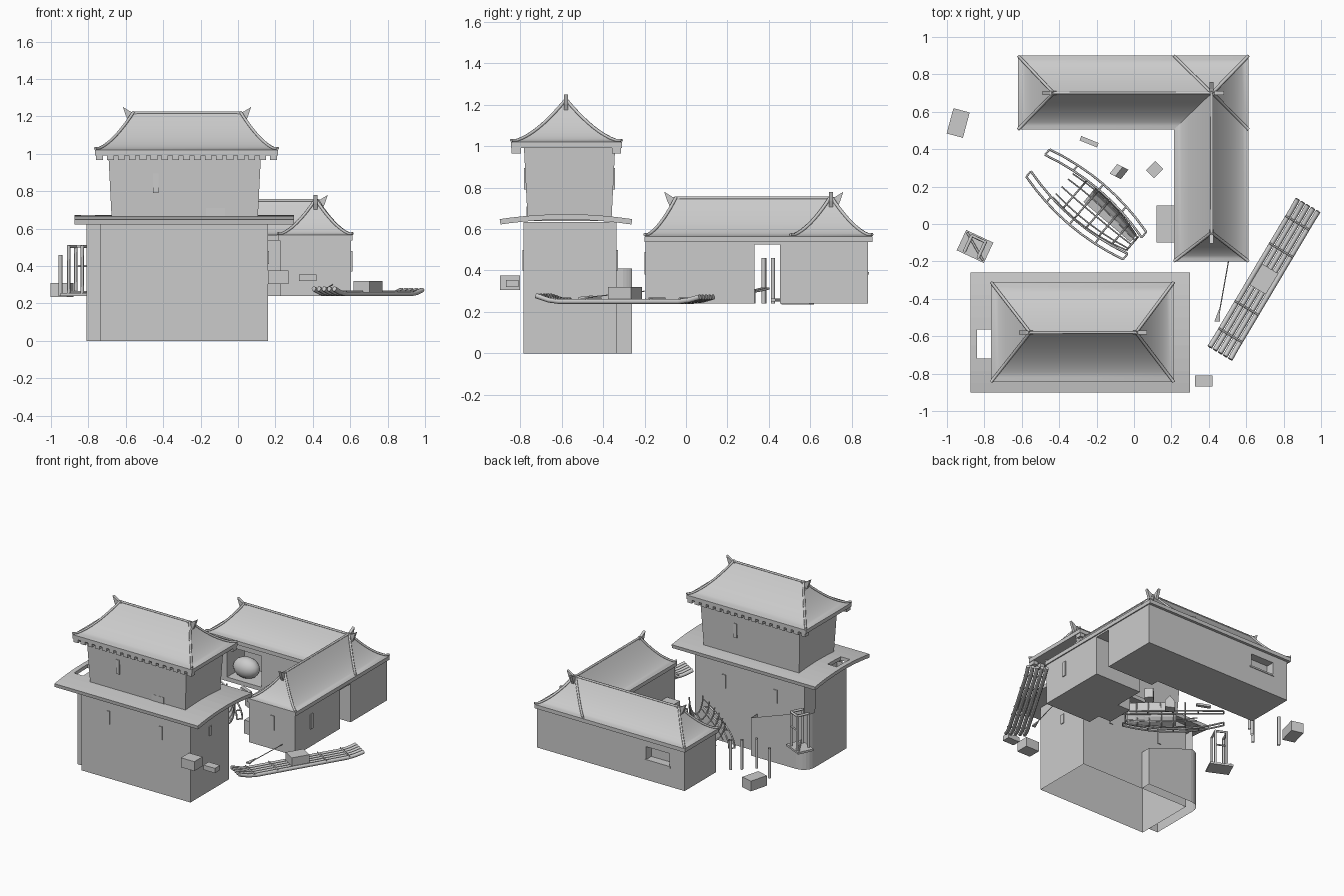
import bpy, bmesh, math
from mathutils import Vector, Matrix

if "Cube" in bpy.data.objects:
    bpy.data.objects.remove(bpy.data.objects["Cube"])

def mesh(name, verts, faces):
    me = bpy.data.meshes.new(name)
    bm = bmesh.new()
    vs = [bm.verts.new(v) for v in verts]
    for f in faces:
        bm.faces.new([vs[i] for i in f])
    bmesh.ops.recalc_face_normals(bm, faces=bm.faces)
    bm.to_mesh(me); bm.free()
    ob = bpy.data.objects.new(name, me)
    bpy.context.collection.objects.link(ob)
    return ob

BOX = [(0, 1, 2, 3), (4, 5, 6, 7), (0, 1, 5, 4), (1, 2, 6, 5), (2, 3, 7, 6), (3, 0, 4, 7)]

def rect(x0, x1, y0, y1, z):
    return [(x0, y0, z), (x1, y0, z), (x1, y1, z), (x0, y1, z)]

def box(name, x0, x1, y0, y1, z0, z1, flare=0, faces=BOX):
    return mesh(name, rect(x0, x1, y0, y1, z0) + rect(x0 - flare, x1 + flare, y0 - flare, y1 + flare, z1), faces)

def crate(name, x, y, z0, z1, w, d, ang=0):
    ob = box(name, -w / 2, w / 2, -d / 2, d / 2, z0, z1)
    ob.matrix_world = Matrix.Translation((x, y, 0)) @ Matrix.Rotation(math.radians(ang), 4, 'Z')
    return ob

def tube(name, pts, r, caps=True):
    cu = bpy.data.curves.new(name, 'CURVE')
    cu.dimensions = '3D'
    cu.bevel_depth, cu.bevel_resolution, cu.use_fill_caps = r, 1, caps
    sp = cu.splines.new('POLY')
    sp.points.add(len(pts) - 1)
    for p, q in zip(sp.points, pts):
        p.co = (*q, 1)
    ob = bpy.data.objects.new(name, cu)
    bpy.context.collection.objects.link(ob)

def horn(name, p, d):
    # Upswept fin at a ridge end
    d = Vector(d); n = Vector((-d.y, d.x, 0)) * .01; up = Vector((0, 0, 1)); p = Vector(p)
    prof = [(-.015, 0), (.02, .005), (.06, .03), (.045, -.015), (.025, -.06), (0, -.06)]
    vs = [p + d * a + up * b + n * s for s in (-1, 1) for a, b in prof]
    k = len(prof)
    mesh(name, vs, [range(k), range(k, 2 * k)] + [(i, (i + 1) % k, (i + 1) % k + k, i + k) for i in range(k)])

def hip_roof(name, x0, x1, y0, y1, rx0, rx1, ry0, ry1, zb, zt):
    # Concave hipped roof built from shrinking rings, with hip beams, ridge and horns
    n = 10
    verts = rect(x0, x1, y0, y1, zb - .028)
    rings = []
    for i in range(n + 1):
        t = i / n
        L = lambda a, b: a + (b - a) * t
        e = .003
        ring = rect(L(x0, rx0 - e), L(x1, rx1 + e), L(y0, ry0 - e), L(y1, ry1 + e), zb + (zt - zb) * t ** 1.6)
        rings.append(ring); verts += ring
    faces = [(0, 1, 2, 3), tuple(range(4 * n + 4, 4 * n + 8))]
    for r in range(n + 1):
        faces += [(4 * r + k, 4 * r + (k + 1) % 4, 4 * r + 4 + (k + 1) % 4, 4 * r + 4 + k) for k in range(4)]
    ob = mesh(name, verts, faces)
    bpy.context.view_layer.objects.active = ob
    ob.select_set(True)
    bpy.ops.object.shade_smooth_by_angle(angle=math.radians(25))
    ob.select_set(False)
    for k in range(4):
        pts = [Vector(r[k]) + Vector((0, 0, .003)) for r in rings]
        pts[0].z += .006
        tube(name + "_hip_beam", pts, .008)
    a, b = Vector((rx0, ry0, zt)), Vector((rx1, ry1, zt))
    tube(name + "_ridge", [a, b], .008)
    d = (b - a).normalized()
    horn(name + "_horn", b, d); horn(name + "_horn", a, -d)

# Tower bodies (base open below) and curved side wall
box("tower_base", -.735, .16, -.785, -.335, 0, .635, 0, BOX[1:])
box("tower_upper", -.675, .105, -.765, -.36, .64, 1.0, .018)
path = [(-.35, -.335, .28), (-.35, -.26, .28), (-.72, -.26, .41)]
for i in range(1, 7):
    a = math.radians(90 + 15 * i)
    path.append((-.72 + .09 * math.cos(a), -.35 + .09 * math.sin(a), .41))
path += [(-.81, -.355, .63), (-.81, -.72, .63), (-.735, -.72, .63)]
m = len(path)
mesh("curved_wall", [(x, y, z * s) for s in (0, 1) for x, y, z in path],
     [(i, i + 1, i + 1 + m, i + m) for i in range(m - 1)])

# Arched walkway platform with a hatch
xs = [-.875, -.84, -.765, .3]
ys = [-.9, -.85, -.785, -.72, -.65, -.565, -.5, -.44, -.38, -.32, -.26]
vs = [(x, y, .648 + .024 * (1 - ((y + .58) / .32) ** 2)) for x in xs for y in ys]
k = len(ys)
fs = [(i * k + j, i * k + j + 1, (i + 1) * k + j + 1, (i + 1) * k + j)
      for i in range(3) for j in range(k - 1) if not (i == 1 and j in (3, 4))]
plat = mesh("platform", vs, fs)
for p in plat.data.polygons:
    if p.normal.z < 0:
        p.flip()
so = plat.modifiers.new("thick", 'SOLIDIFY')
so.thickness, so.offset = .026, -1

# Tower roof and eave brackets
hip_roof("tower_roof", -.765, .213, -.845, -.31, -.555, .01, -.58, -.58, 1.02, 1.22)
for i in range(17):
    x = -.74 + i * .93 / 16
    for y in (-.82, -.335):
        box("bracket", x - .018, x + .018, y - .022, y + .022, .966, .995)

# L-shaped hall
box("side_wing_front", .225, .605, -.195, .33, .24, .55)
box("side_wing_back", .225, .605, .455, .88, .24, .55)
box("door_lintel", .225, .605, .33, .455, .525, .55)
hall = box("long_wing", -.605, .3, .515, .88, .24, .55)
for n, c in (("alcove_cutter", (-.45, -.17, .45, .72, .27, .5)), ("shutter_cutter", (-.48, -.29, .82, .95, .39, .485))):
    cut = box(n, *c)
    cut.hide_render = True; cut.hide_viewport = True
    b = hall.modifiers.new(n, 'BOOLEAN')
    b.operation, b.object, b.solver = 'DIFFERENCE', cut, 'EXACT'
box("shutter_sill", -.49, -.28, .87, .885, .38, .392)
hip_roof("long_roof", -.62, .613, .505, .9, -.43, .42, .7, .7, .565, .75)
hip_roof("side_roof", .213, .613, -.2, .9, .415, .415, -.045, .7, .565, .75)

# Cloth bundle inside the alcove
bm = bmesh.new()
bmesh.ops.create_uvsphere(bm, u_segments=16, v_segments=8, radius=1)
me = bpy.data.meshes.new("cloth_bundle")
bm.to_mesh(me); bm.free()
ob = bpy.data.objects.new("cloth_bundle", me)
bpy.context.collection.objects.link(ob)
ob.location, ob.scale = (-.35, .6, .335), (.1, .07, .075)
me.shade_smooth()

# Slit windows: (x, y, z0, z1, faces along y)
for x, y, z0, z1, fy in [(-.515, -.785, .4, .5, 1), (-.085, -.785, .4, .5, 1), (-.44, -.776, .79, .895, 1),
                         (-.08, -.335, .4, .5, 1), (-.5, -.335, .4, .5, 1), (-.16, -.35, .79, .895, 1),
                         (.42, -.195, .38, .49, 1), (.605, -.005, .37, .48, 0), (.16, -.555, .41, .48, 0)]:
    w, d = (.014, .006) if fy else (.006, .014)
    box("window", x - w, x + w, y - d, y + d, z0, z1)
box("upper_door", -.17, -.07, -.77, -.76, .65, .71)

# Crates and mooring posts
crate("crate", -.94, .54, .235, .31, .09, .14, -15)
crate("crate", .215, -.85, .305, .375, .11, .095)
crate("crate", .373, -.84, .32, .355, .095, .06)
crate("crate", .11, .29, .24, .31, .07, .06, 45)
crate("plank", -.24, .44, .25, .265, .1, .025, -22)
mesh("small_shed", [(-.13, .27, .24), (-.07, .24, .24), (-.03, .29, .24), (-.09, .32, .24),
     (-.13, .27, .29), (-.07, .24, .29), (-.03, .29, .29), (-.09, .32, .29), (-.1, .255, .33), (-.06, .305, .33)],
     [(0, 1, 2, 3), (0, 1, 5, 8, 4), (3, 2, 6, 9, 7), (0, 4, 7, 3), (1, 2, 6, 5), (4, 8, 9, 7), (5, 6, 9, 8)])
box("wall_bench", .12, .225, -.1, .1, .24, .34)
for x, y in ((-.95, .38), (-.79, .3), (-.72, .375), (-.66, .42)):
    tube("mooring_post", [(x, y, .24), (x, y, .46)], .011, False)

# Landing frame by the tower
crate("landing", -.85, -.12, .24, .255, .16, .12, -25)
R = Matrix.Translation((-.85, -.12, 0)) @ Matrix.Rotation(math.radians(-25), 4, 'Z')
P = lambda x, y, z: R @ Vector((x, y, z))
for x in (-.04, .04):
    for y in (-.045, .045):
        tube("landing_post", [P(x, y, .24), P(x, y, .51)], .009)
    tube("landing_bar", [P(x, -.045, .505), P(x, .045, .505)], .009)
tube("landing_bar", [P(-.04, .045, .505), P(.04, .045, .505)], .008)
tube("landing_bar", [P(-.04, .045, .4), P(.04, .045, .4)], .006)
tube("landing_brace", [P(-.07, .05, .26), P(.07, -.05, .26)], .006)

# Pole raft with cargo box and steering oar
R = Matrix.Translation((.695, -.295, 0)) @ Matrix.Rotation(math.atan2(.79, .47), 4, 'Z')
P = lambda x, y, z: R @ Vector((x, y, z))
for i in range(5):
    y = -.062 + i * .031
    tube("raft_pole", [P(-.46, y * 1.03, .278), P(-.39, y, .257), P(-.33, y, .25), P(.34, y, .25), P(.4, y, .257), P(.46, y * 1.03, .272)], .0135)
for x in (-.35, -.18, .18, .35):
    tube("raft_crossbar", [P(x, -.075, .264), P(x, .075, .264)], .005)
crate("raft_box", .695, -.295, .255, .32, .13, .1, 59)
tube("oar", [(.505, -.2, .3), (.455, -.48, .27)], .003)
mesh("oar_blade", [(.457, -.45, .28), (.43, -.52, .272), (.46, -.52, .272), (.457, -.45, .27), (.43, -.52, .262), (.46, -.52, .262)],
     [(0, 1, 2), (3, 4, 5), (0, 1, 4, 3), (1, 2, 5, 4), (2, 0, 3, 5)])

# Boat skeleton: side ladders, ribs, stringers and part planking
R = Matrix.Translation((-.255, .105, 0)) @ Matrix.Rotation(math.radians(-40.5), 4, 'Z')
def hull(x, a):
    # a in -1..1 sweeps port to starboard over a U section
    w = .1 * (1 - (x / .36) ** 2 * .65)
    return R @ Vector((x, w * math.sin(a * math.pi / 2), .25 + .13 * (1 - math.cos(a * math.pi / 2)) + .25 * x * x))
def side(x, s, o):
    return R @ Vector((x, s * (.122 + o - .045 * (x / .34) ** 2), .29 + .2 * x * x))
X = [-.34 + .085 * i for i in range(9)]
for s in (-1, 1):
    for o in (-.019, .019):
        tube("side_rail", [side(x, s, o) for x in X], .006)
    for x in X[::2]:
        tube("rail_rung", [side(x, s, -.019), side(x, s, .019)], .005)
for x in X[3:]:
    tube("rib", [hull(x * .95, a / 4) for a in range(-4, 5)], .005)
for a in (-.9, -.5, -.1, .3, .7):
    tube("stringer", [hull(x * .95, a) for x in X[2:]], .004)
gx = [-.02 + .055 * i for i in range(7)]
mesh("planking", [hull(x, a / 4) for x in gx for a in range(5)],
     [(i * 5 + j, i * 5 + j + 1, i * 5 + j + 6, i * 5 + j + 5) for i in range(6) for j in range(4)])
